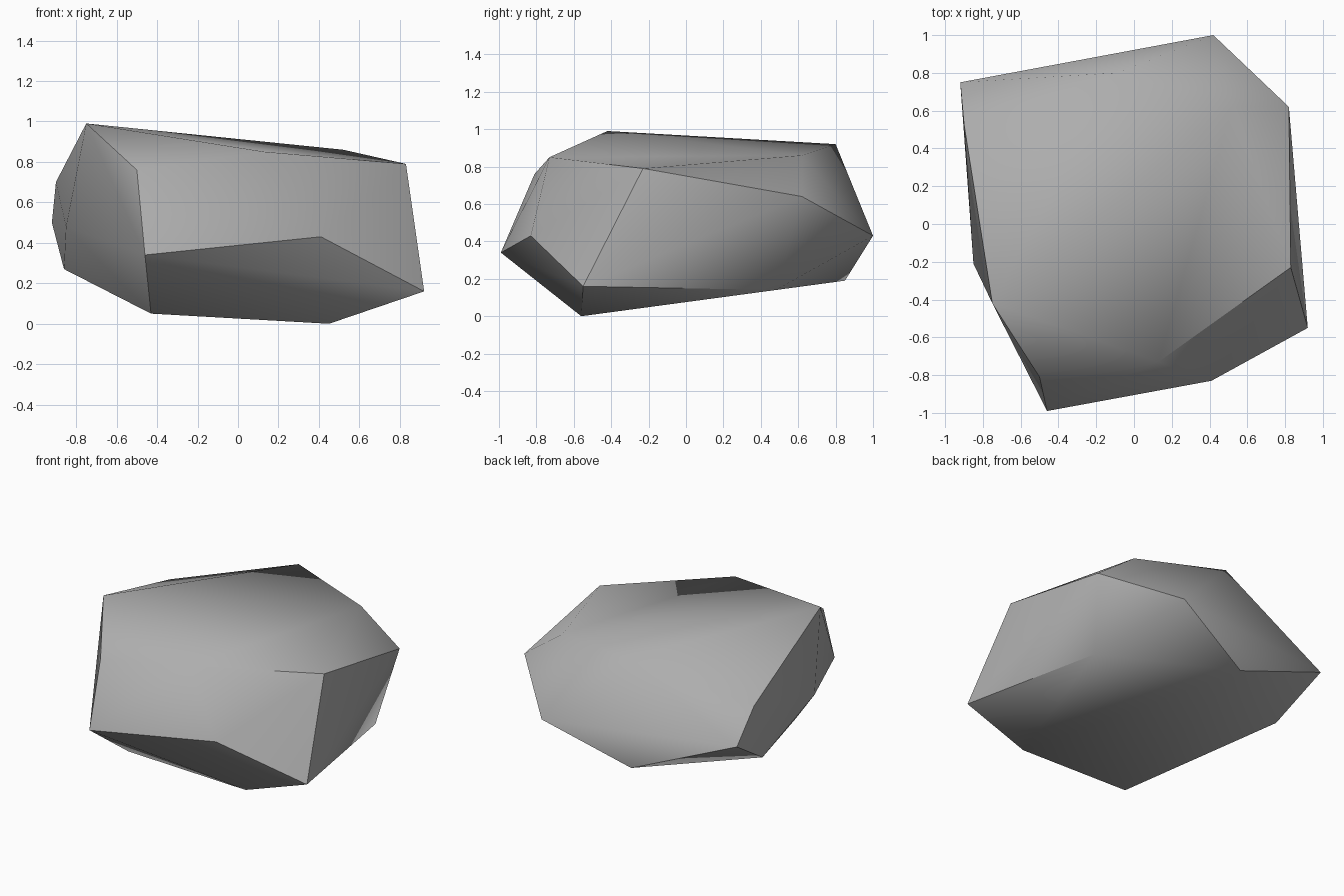
import bpy
import bmesh
import math

cube = bpy.data.objects.get("Cube")
if cube:
    bpy.data.objects.remove(cube, do_unlink=True)


def flat_material(name, color):
    material = bpy.data.materials.new(name)
    material.use_nodes = True
    material.diffuse_color = color
    material.node_tree.nodes["Principled BSDF"].inputs["Base Color"].default_value = color
    return material


def hull_object(name, corners, material, smooth_angle):
    """Wrap a convex stone surface around its corners, creased by angle."""
    bm = bmesh.new()
    for corner in corners:
        bm.verts.new(corner)
    bmesh.ops.convex_hull(bm, input=bm.verts[:])
    loose = [v for v in bm.verts if not v.link_faces]
    bmesh.ops.delete(bm, geom=loose, context="VERTS")
    # Merge the nearly coplanar triangles into broad facets
    bmesh.ops.dissolve_limit(bm, angle_limit=math.radians(2),
                             verts=bm.verts[:], edges=bm.edges[:])
    bmesh.ops.recalc_face_normals(bm, faces=bm.faces[:])
    mesh = bpy.data.meshes.new(name)
    bm.to_mesh(mesh)
    bm.free()
    mesh.materials.append(material)
    obj = bpy.data.objects.new(name, mesh)
    bpy.context.collection.objects.link(obj)
    bpy.ops.object.select_all(action="DESELECT")
    obj.select_set(True)
    bpy.context.view_layer.objects.active = obj
    bpy.ops.object.shade_smooth_by_angle(angle=math.radians(smooth_angle))
    return obj


# Corners of the sloping underside
underside = [(.45, -.56, 0), (-.43, -.6, .05), (-.86, .38, .27),
             (-.17, .85, .19), (.73, .48, .14), (.92, -.55, .16)]

# Corners around the widest part
waist = [(-.46, -.99, .34), (.41, -.83, .43), (.82, .62, .64),
         (.42, 1, .43), (-.92, .75, .5), (-.85, -.21, .48)]

# Corners of the broad top
crown = [(-.5, -.81, .76), (-.75, -.42, .99), (.13, -.73, .85),
         (.83, -.23, .79), (.52, .62, .86), (-.09, .8, .92),
         (-.81, .14, .82), (-.9, .53, .7)]

stone = flat_material("stone grey", (.42, .42, .42, 1))
hull_object("rock", underside + waist + crown, stone, 45)
